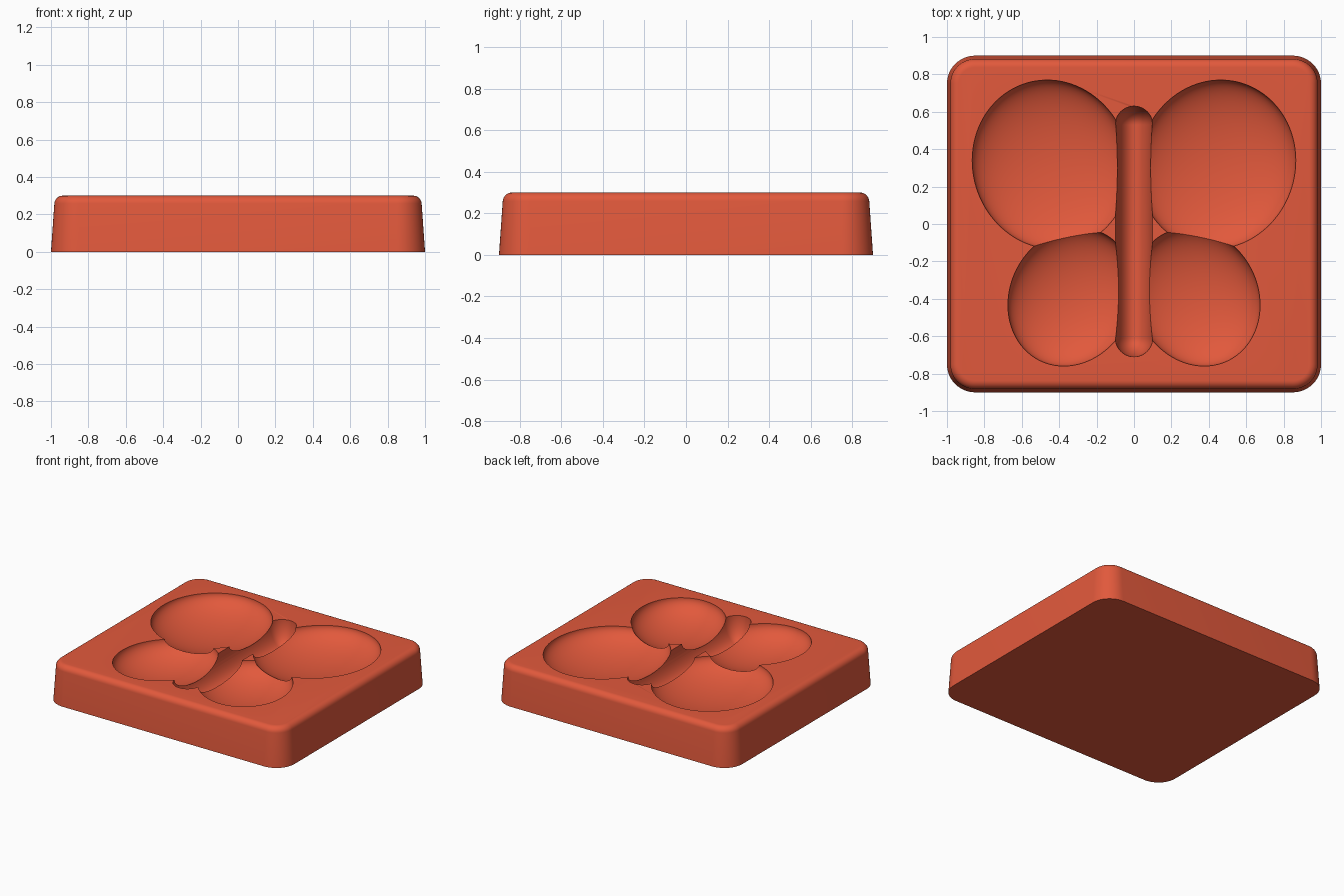
import bpy, bmesh, math
from mathutils import Matrix

if "Cube" in bpy.data.objects:
    bpy.data.objects.remove(bpy.data.objects["Cube"], do_unlink=True)

TOP = 0.3

clay = bpy.data.materials.new("terracotta_red")
clay.use_nodes = True
colour = (0.76, 0.1, 0.045, 1)
clay.diffuse_color = colour
clay.node_tree.nodes["Principled BSDF"].inputs["Base Color"].default_value = colour


def make_object(name, bm):
    mesh = bpy.data.meshes.new(name)
    bmesh.ops.recalc_face_normals(bm, faces=bm.faces)
    bm.to_mesh(mesh)
    bm.free()
    mesh.materials.append(clay)
    obj = bpy.data.objects.new(name, mesh)
    bpy.context.collection.objects.link(obj)
    return obj


def rounded_ring(bm, inset, z, radius=0.15, steps=12):
    """Rounded rectangle of vertices, drawn in from the footprint."""
    verts = []
    for quarter, (sx, sy) in enumerate([(1, 1), (-1, 1), (-1, -1), (1, -1)]):
        for i in range(steps + 1):
            a = (quarter + i / steps) * math.pi / 2
            r = radius - inset
            verts.append(bm.verts.new((sx * (1 - radius) + r * math.cos(a),
                                       sy * (0.9 - radius) + r * math.sin(a), z)))
    return verts


# Block: drafted sides with a rounded top edge
bm = bmesh.new()
fillet = 0.045
rings = [rounded_ring(bm, 0, 0)]
for i in range(9):
    a = math.radians(4 + 86 * i / 8)
    rings.append(rounded_ring(bm, 0.018 + fillet * (1 - math.cos(a)),
                              TOP - fillet * (1 - math.sin(a))))
for low, high in zip(rings, rings[1:]):
    for i in range(len(low)):
        j = (i + 1) % len(low)
        bm.faces.new((low[i], low[j], high[j], high[i]))
bm.faces.new(rings[0])
bm.faces.new(rings[-1])
block = make_object("mould_block", bm)


def carve(name, bm):
    cutter = make_object(name, bm)
    cutter.hide_render = True
    cutter.hide_set(True)
    mod = block.modifiers.new(name, "BOOLEAN")
    mod.operation = "DIFFERENCE"
    mod.solver = "EXACT"
    mod.object = cutter
    return cutter


def wing_cutter(name, side, x, y, wide, long, depth, tilt):
    bm = bmesh.new()
    place = (Matrix.Translation((side * x, y, TOP))
             @ Matrix.Rotation(math.radians(side * tilt), 4, "Z")
             @ Matrix.Diagonal((wide, long, depth, 1)))
    bmesh.ops.create_uvsphere(bm, u_segments=96, v_segments=47, radius=1, matrix=place)
    return carve(name, bm)


# Wing hollows
cutters = []
for side, label in ((1, "left"), (-1, "right")):
    cutters.append(wing_cutter(label + "_upper_wing_cutter", side, 0.444, 0.318, 0.418, 0.455, 0.15, -17))
    cutters.append(wing_cutter(label + "_lower_wing_cutter", side, 0.335, -0.39, 0.328, 0.38, 0.15, 27))

# Body groove: a capsule lying along y
bm = bmesh.new()
bmesh.ops.create_uvsphere(bm, u_segments=48, v_segments=24, radius=1,
                          matrix=Matrix.Rotation(math.pi / 2, 4, "X"))
middle = [e for e in bm.edges if all(abs(v.co.y) < 1e-4 for v in e.verts)]
bmesh.ops.split_edges(bm, edges=middle)
for face in bm.faces:
    face.tag = face.calc_center_median().y > 0
for v in bm.verts:
    back = v.link_faces[0].tag
    v.co = (v.co.x * 0.1, v.co.y * 0.1 + (0.53 if back else -0.61), v.co.z * 0.18 + TOP)
rims = [e for e in bm.edges if e.is_boundary]
bmesh.ops.bridge_loops(bm, edges=rims)
cutters.append(carve("body_groove_cutter", bm))

# Apply the hollows and shade
bpy.context.view_layer.objects.active = block
block.select_set(True)
for mod in list(block.modifiers):
    bpy.ops.object.modifier_apply(modifier=mod.name)
for cutter in cutters:
    bpy.data.objects.remove(cutter, do_unlink=True)
bpy.ops.object.shade_smooth_by_angle(angle=math.radians(30))
